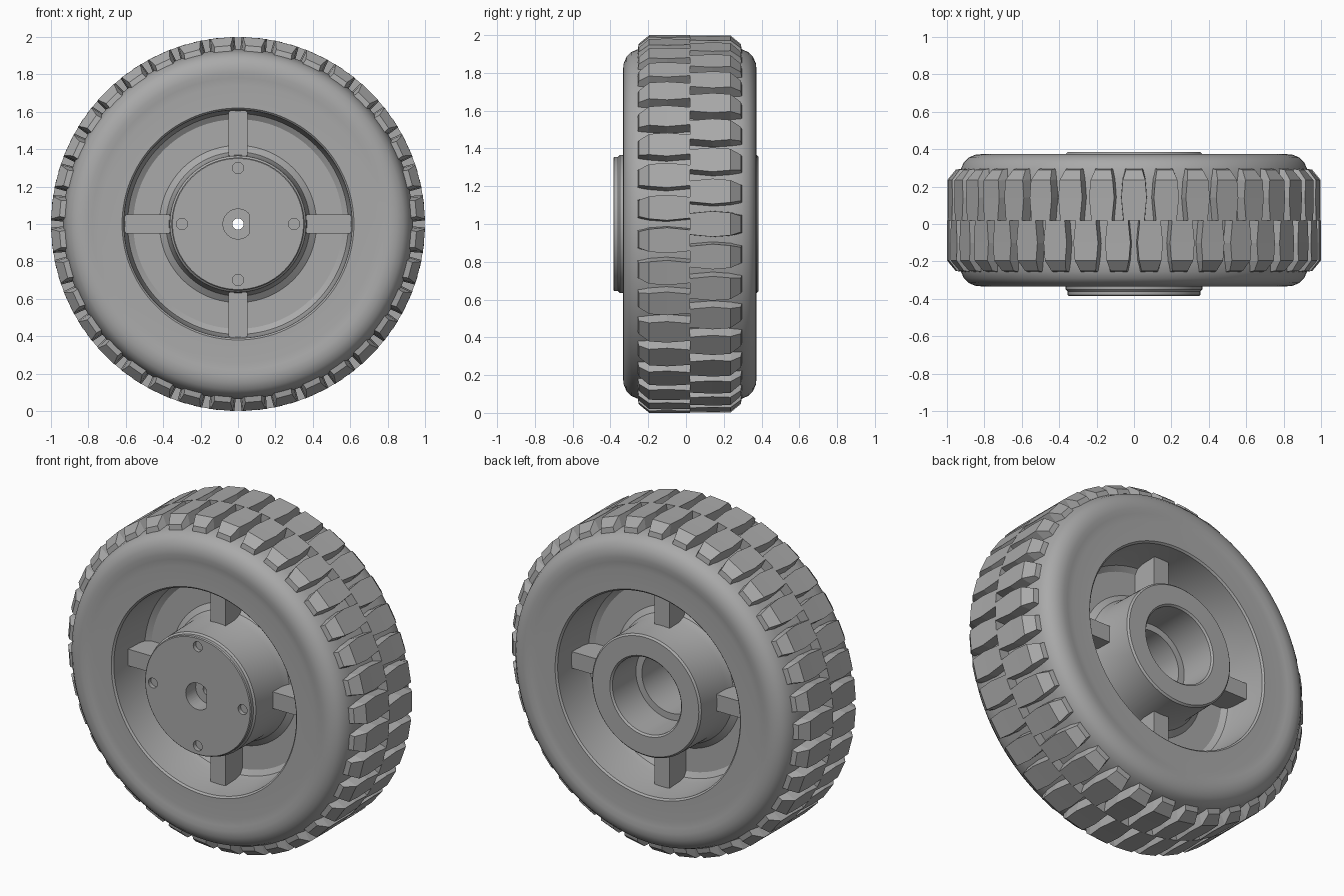
import bpy, bmesh, math
from mathutils import Matrix, Vector

if "Cube" in bpy.data.objects:
    bpy.data.objects.remove(bpy.data.objects["Cube"])

GREY = (0.4, 0.4, 0.4, 1)
grey = bpy.data.materials.new("plain_grey")
grey.use_nodes = True
grey.diffuse_color = GREY
grey.node_tree.nodes["Principled BSDF"].inputs["Base Color"].default_value = GREY

AXLE = Vector((0, 0, 1))
MID = 0.02          # centre plane of the tyre
BLOCKS = 36         # tread blocks per row


def finish(name, bm, smooth=True):
    bmesh.ops.recalc_face_normals(bm, faces=bm.faces)
    mesh = bpy.data.meshes.new(name)
    bm.to_mesh(mesh)
    bm.free()
    mesh.materials.append(grey)
    obj = bpy.data.objects.new(name, mesh)
    bpy.context.collection.objects.link(obj)
    obj.location = AXLE
    if smooth:
        smooth_sharp(obj)
    return obj


def smooth_sharp(obj):
    bpy.ops.object.select_all(action="DESELECT")
    obj.select_set(True)
    bpy.context.view_layer.objects.active = obj
    bpy.ops.object.shade_smooth_by_angle(angle=math.radians(32))


def lathe(bm, profile, steps, centre=(0, 0), closed=False):
    """Spin a (radius, y) profile around an axis parallel to y."""
    x, z = centre
    verts = [bm.verts.new((x + r, y, z)) for r, y in profile]
    pairs = list(zip(verts, verts[1:]))
    if closed:
        pairs.append((verts[-1], verts[0]))
    edges = [bm.edges.new(p) for p in pairs]
    out = bmesh.ops.spin(bm, geom=verts + edges, cent=(x, 0, z), axis=(0, 1, 0),
                         angle=math.tau, steps=steps, use_merge=True)
    bmesh.ops.remove_doubles(bm, verts=bm.verts, dist=0.0001)
    return out


def mirrored(points):
    return [(r, 2 * MID - y) for r, y in reversed(points)]


# Tyre carcass, dished rim and hub barrel in one turned section
dish = [(0.37, -0.1), (0.385, -0.055), (0.42, -0.03), (0.56, -0.03), (0.59, -0.05), (0.6, -0.09)]
sidewall = [(0.61, -0.315), (0.62, -0.325), (0.74, -0.325), (0.78, -0.328), (0.81, -0.334),
            (0.85, -0.33), (0.885, -0.315), (0.91, -0.29), (0.925, -0.255), (0.935, -0.2)]
front = [(0.355, -0.36), (0.365, -0.35)] + dish + sidewall
back = mirrored(dish + sidewall) + [(0.365, 0.375), (0.355, 0.385)]
bore = [(0.24, 0.385), (0.23, 0.375), (0.23, 0.15), (0.19, 0.15), (0.19, -0.36)]
bm = bmesh.new()
lathe(bm, front + back + bore, 128, closed=True)
finish("tyre_and_rim", bm)

# Hub cap with stepped bolt holes and a D-shaped shaft socket
bm = bmesh.new()
lathe(bm, [(0, -0.385), (0.35, -0.385), (0.355, -0.38), (0.355, -0.34),
           (0.2, -0.34), (0.2, -0.24), (0, -0.24)], 96)
hub_cap = finish("hub_cap", bm)
bm = bmesh.new()
lathe(bm, [(0, -0.5), (0.08, -0.5), (0.08, -0.29), (0.03, -0.29), (0.03, -0.2), (0, -0.2)], 48)
for v in bm.verts:
    v.co.x = min(v.co.x, 0.06)
for k in range(4):
    a = k * math.pi / 2
    lathe(bm, [(0, -0.5), (0.03, -0.5), (0.03, -0.36), (0.018, -0.36), (0.018, -0.3), (0, -0.3)],
          24, (0.3 * math.cos(a), 0.3 * math.sin(a)))
cutter = finish("hole_cutter", bm, False)
cutter.hide_render = True
cut = hub_cap.modifiers.new("holes", "BOOLEAN")
cut.object = cutter
cut.operation = "DIFFERENCE"
cut.solver = "EXACT"
bpy.context.view_layer.update()
drilled = bpy.data.meshes.new_from_object(hub_cap.evaluated_get(bpy.context.evaluated_depsgraph_get()))
hub_cap.modifiers.clear()
hub_cap.data = drilled
bpy.data.objects.remove(cutter)
smooth_sharp(hub_cap)


def add_box(bm, low, high, turn=0):
    low, high = Vector(low), Vector(high)
    size = Matrix.Diagonal((*(high - low), 1))
    bmesh.ops.create_cube(bm, size=1, matrix=Matrix.Rotation(turn, 4, "Y")
                          @ Matrix.Translation((low + high) / 2) @ size)


# Four spokes running through the web
bm = bmesh.new()
for k in range(4):
    add_box(bm, (-0.05, -0.19, 0.33), (0.05, 2 * MID + 0.19, 0.62), k * math.pi / 2)
finish("spokes", bm, False)

# Cross ribs behind the hub cap, seen down the bore
bm = bmesh.new()
for k in range(4):
    add_box(bm, (-0.025, -0.26, 0.03), (0.025, -0.18, 0.13), k * math.pi / 2)
finish("socket_cross", bm, False)

# Tread block rows: (distance from centre plane, half angle, radius)
crown = [(0, 0.056, 1), (0.12, 0.068, 1), (0.215, 0.06, 1), (0.27, 0.045, 0.955)]


def tread_row(name, side, phase):
    bm = bmesh.new()
    for k in range(BLOCKS):
        a = math.tau * (k + phase) / BLOCKS

        def vert(d, half, r):
            return bm.verts.new((r * math.sin(a + half), MID + side * d, r * math.cos(a + half)))

        rows = []
        for d, half, r in crown:
            base = (d * 1.03, half + 0.008, 0.91)
            rows.append([vert(base[0], -base[1], base[2]), vert(d, -half, r),
                         vert(d, half, r), vert(*base)])
        for p, q in zip(rows, rows[1:]):
            for i in range(4):
                j = (i + 1) % 4
                bm.faces.new((p[i], p[j], q[j], q[i]))
        bm.faces.new(rows[0])
        bm.faces.new(rows[-1])
    finish(name, bm, False)


tread_row("front_tread", -1, 0.5)
tread_row("back_tread", 1, 0)
